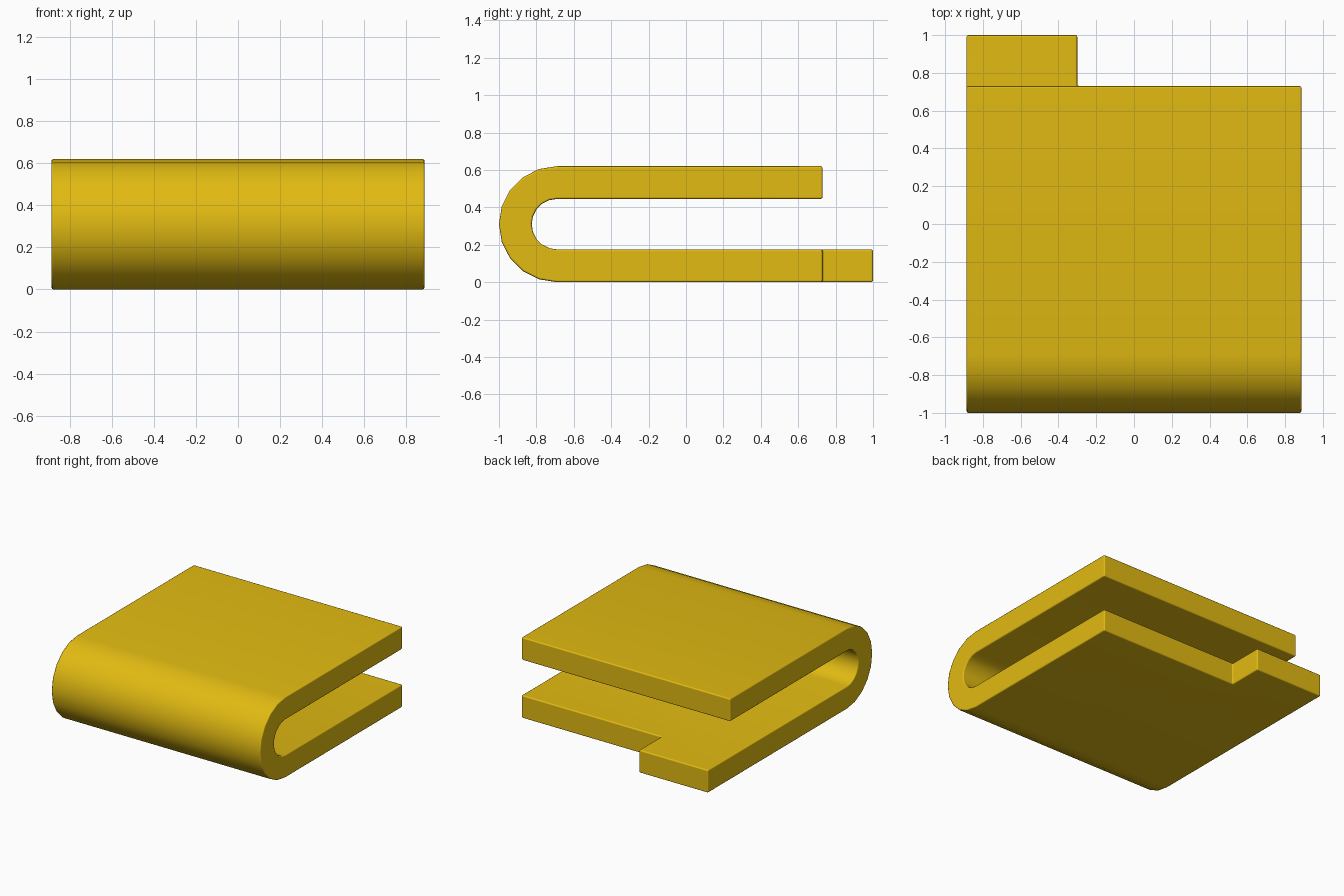
import bpy, bmesh, math

if "Cube" in bpy.data.objects:
    bpy.data.objects.remove(bpy.data.objects["Cube"])

HALF_W, T, H = 0.887, 0.175, 0.62      # half width, sheet thickness, total height
Y_END, Y_TAB, X_TAB = 0.73, 1.0, -0.30
R = H / 2
YC = -1 + R                            # centre of the fold
SEG = 10

gold = bpy.data.materials.new("golden_yellow")
gold.diffuse_color = (0.76, 0.495, 0.006, 1)
gold.use_nodes = True
gold.node_tree.nodes["Principled BSDF"].inputs["Base Color"].default_value = gold.diffuse_color


def arc(radius, step_order):
    return [(YC - radius * math.sin(math.pi * i / SEG),
             R + radius * math.cos(math.pi * i / SEG)) for i in step_order]


# U-shaped profile (y, z): outer skin from top to bottom, then inner skin back up
profile = ([(Y_END, H)] + arc(R, range(SEG + 1)) + [(Y_END, 0), (Y_END, T)]
           + arc(R - T, range(SEG, -1, -1)) + [(Y_END, H - T)])

bm = bmesh.new()
rings = [[bm.verts.new((x, y, z)) for y, z in profile] for x in (-HALF_W, X_TAB, HALF_W)]
n = len(profile)
for a, b in zip(rings, rings[1:]):
    for i in range(n):
        j = (i + 1) % n
        bm.faces.new((a[i], a[j], b[j], b[i]))
bm.faces.new(rings[0])
bm.faces.new(rings[2][::-1])
bmesh.ops.recalc_face_normals(bm, faces=bm.faces)

# tab pulled out of the lower leaf's left end
end = [f for f in bm.faces
       if all(abs(v.co.y - Y_END) < 1e-4 and v.co.z < T + 1e-4 and v.co.x < X_TAB + 1e-4
              for v in f.verts)]
new = bmesh.ops.extrude_face_region(bm, geom=end)["geom"]
bmesh.ops.translate(bm, vec=(0, Y_TAB - Y_END, 0),
                    verts=[g for g in new if isinstance(g, bmesh.types.BMVert)])
bmesh.ops.delete(bm, geom=[f for f in end if f.is_valid], context='FACES_ONLY')

# merge coplanar faces, then round the sharp edges slightly
bmesh.ops.recalc_face_normals(bm, faces=bm.faces)
bmesh.ops.dissolve_limit(bm, angle_limit=math.radians(1), verts=bm.verts, edges=bm.edges)

mesh = bpy.data.meshes.new("folded_clip")
bm.to_mesh(mesh)
bm.free()
mesh.materials.append(gold)
clip = bpy.data.objects.new("folded_clip", mesh)
bpy.context.collection.objects.link(clip)
bpy.context.view_layer.objects.active = clip
clip.select_set(True)
bpy.ops.object.shade_smooth()

bevel = clip.modifiers.new("soft_edges", 'BEVEL')
bevel.width = 0.01
bevel.segments = 2
bevel.limit_method = 'ANGLE'
bevel.angle_limit = math.radians(40)
bevel.harden_normals = True
